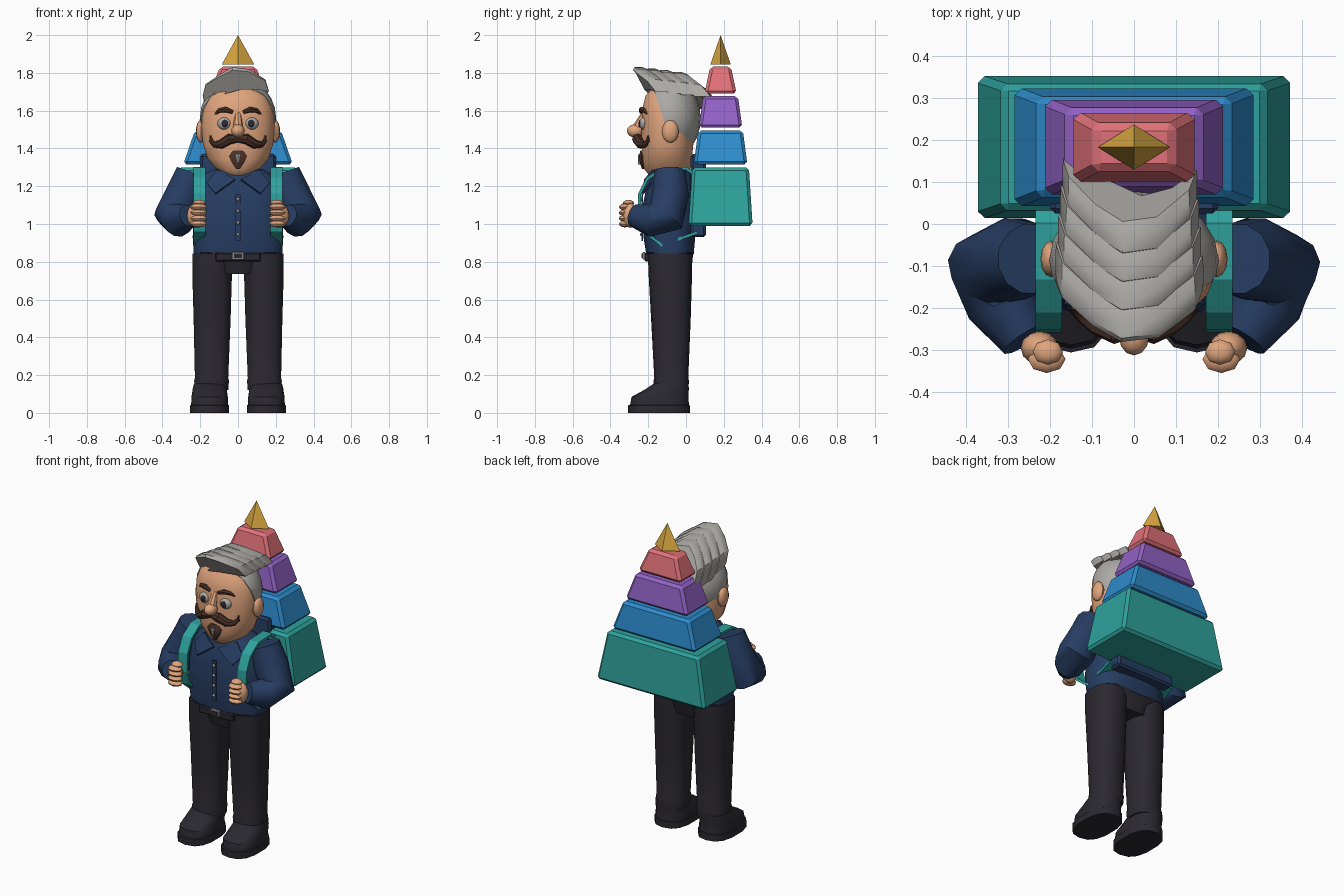
import bpy, bmesh, math
from mathutils import Vector, Matrix

COLORS = {
    "teal": (0.027, 0.36, 0.335), "blue": (0.026, 0.26, 0.60), "purple": (0.29, 0.122, 0.56),
    "coral": (0.75, 0.165, 0.188), "gold": (0.68, 0.38, 0.05), "navy": (0.02, 0.047, 0.125),
    "charcoal": (0.024, 0.022, 0.03), "skin": (0.75, 0.375, 0.205), "brown": (0.07, 0.032, 0.022),
    "grey": (0.41, 0.40, 0.375)}
MATS = {}
for k, c in COLORS.items():
    MATS[k] = bpy.data.materials.new(k)
    MATS[k].diffuse_color = (*c, 1)


def finish(name, bm, mat, smooth=True, bevel=0, thick=0):
    bmesh.ops.recalc_face_normals(bm, faces=bm.faces)
    me = bpy.data.meshes.new(name)
    bm.to_mesh(me)
    bm.free()
    me.materials.append(MATS[mat])
    if smooth:
        me.shade_smooth()
        me.set_sharp_from_angle(angle=math.radians(38))
    ob = bpy.data.objects.new(name, me)
    bpy.context.collection.objects.link(ob)
    if thick:
        m = ob.modifiers.new("thickness", 'SOLIDIFY')
        m.thickness, m.offset = thick, 0
    if bevel:
        m = ob.modifiers.new("bevel", 'BEVEL')
        m.width, m.segments = bevel, 1
    return ob


def ring(cx, cy, z, rx, ry, n=16, p=2.0):
    out = []
    for i in range(n):
        a = 2 * math.pi * (i + 0.5) / n
        c, s = math.cos(a), math.sin(a)
        out.append(Vector((cx + rx * math.copysign(abs(c) ** (2 / p), c),
                           cy + ry * math.copysign(abs(s) ** (2 / p), s), z)))
    return out


def loft(name, rings, mat, **kw):
    bm = bmesh.new()
    vs = [[bm.verts.new(v) for v in r] for r in rings]
    n = len(vs[0])
    for a, b in zip(vs, vs[1:]):
        for i in range(n):
            bm.faces.new((a[i], a[(i + 1) % n], b[(i + 1) % n], b[i]))
    bm.faces.new(vs[0])
    bm.faces.new(vs[-1])
    return finish(name, bm, mat, **kw)


def tube(name, pts, mat, n=8):
    # pts: x, y, z, radius
    ps = [Vector(p[:3]) for p in pts]
    rings, prev, u = [], None, None
    for i, p in enumerate(ps):
        t = (ps[min(i + 1, len(ps) - 1)] - ps[max(i - 1, 0)]).normalized()
        u = t.orthogonal().normalized() if prev is None else prev.rotation_difference(t) @ u
        prev, w, r = t, t.cross(u), pts[i][3]
        rings.append([p + r * (math.cos(2 * math.pi * k / n) * u + math.sin(2 * math.pi * k / n) * w)
                      for k in range(n)])
    return loft(name, rings, mat)


def ball(name, loc, r, mat, seg=12, rows=8):
    bm = bmesh.new()
    bmesh.ops.create_uvsphere(bm, u_segments=seg, v_segments=rows, radius=1,
                              matrix=Matrix.Translation(loc) @ Matrix.Diagonal((*r, 1)))
    return finish(name, bm, mat)


def box(name, loc, size, mat, bevel=0):
    bm = bmesh.new()
    bmesh.ops.create_cube(bm, size=1, matrix=Matrix.Translation(loc) @ Matrix.Diagonal((*size, 1)))
    return finish(name, bm, mat, smooth=False, bevel=bevel)


# Stacked pyramid backpack: z0, z1, bottom half x/y, top half x/y
PY = 0.183
for mat, z0, z1, bx, by, tx, ty in (
        ("teal", 0.99, 1.30, 0.375, 0.17, 0.315, 0.15), ("blue", 1.315, 1.495, 0.29, 0.142, 0.228, 0.118),
        ("purple", 1.51, 1.677, 0.217, 0.115, 0.16, 0.092), ("coral", 1.69, 1.833, 0.15, 0.085, 0.095, 0.055)):
    loft("pack_tier_" + mat, [[Vector((sx * x, PY + sy * y, z)) for sx, sy in
                               ((-1, -1), (1, -1), (1, 1), (-1, 1))]
                              for z, x, y in ((z0, bx, by), (z1, tx, ty))], mat, smooth=False, bevel=0.016)
bm = bmesh.new()
bmesh.ops.create_cone(bm, cap_ends=True, segments=4, radius1=1, radius2=0, depth=0.155,
                      matrix=Matrix.Translation((0, PY, 1.9225)) @ Matrix.Diagonal((0.086, 0.054, 1, 1)))
finish("pack_tip", bm, "gold", smooth=False)
box("back_pad", (0, 0.065, 1.15), (0.4, 0.08, 0.44), "navy", 0.012)

# Torso and pelvis
loft("torso", [ring(0, cy, z, rx, ry, 20, 2.7) for z, cy, rx, ry in (
    (0.84, -0.085, 0.236, 0.127), (0.93, -0.088, 0.242, 0.138), (1.1, -0.085, 0.238, 0.145),
    (1.2, -0.08, 0.225, 0.13), (1.26, -0.08, 0.19, 0.115), (1.29, -0.085, 0.13, 0.1))], "navy")
loft("pelvis", [ring(0, -0.085, z, rx, ry, 16, 3.5) for z, rx, ry in (
    (0.735, 0.095, 0.1), (0.8, 0.11, 0.118), (0.85, 0.225, 0.127))], "charcoal")
box("belt_front", (0, -0.205, 0.825), (0.24, 0.03, 0.045), "charcoal", 0.006)
box("buckle", (0, -0.223, 0.832), (0.062, 0.016, 0.04), "grey", 0.004)
box("buckle_centre", (0, -0.232, 0.832), (0.04, 0.006, 0.022), "charcoal")

# Shirt front
box("placket", (0, -0.232, 1.035), (0.026, 0.008, 0.25), "navy")
for i in range(4):
    ball("button", (0, -0.238, 0.945 + i * 0.062), (0.009, 0.006, 0.009), "grey", 8, 6)

# Head
loft("head", [ring(0, cy, z, rx, ry, 20, 2.2) for z, cy, rx, ry in (
    (1.235, -0.09, 0.06, 0.07), (1.255, -0.095, 0.085, 0.1), (1.29, -0.1, 0.115, 0.122),
    (1.345, -0.1, 0.162, 0.133), (1.42, -0.098, 0.188, 0.138), (1.52, -0.098, 0.195, 0.14),
    (1.61, -0.098, 0.188, 0.135), (1.68, -0.095, 0.16, 0.12), (1.73, -0.09, 0.1, 0.08))], "skin")
ball("nose_tip", (0, -0.268, 1.493), (0.036, 0.045, 0.035), "skin")
tube("nose_bridge", [(0, -0.22, 1.585, 0.016), (0, -0.24, 1.545, 0.022), (0, -0.262, 1.5, 0.028)], "skin")

# Goatee with a pale streak
loft("goatee", [ring(0, cy, z, rx, ry, 8, 2.2) for z, cy, rx, ry in (
    (1.29, -0.222, 0.01, 0.012), (1.325, -0.224, 0.036, 0.022), (1.36, -0.226, 0.052, 0.025),
    (1.388, -0.225, 0.03, 0.018))], "brown")
loft("goatee_streak", [ring(0, -0.248, z, rx, 0.007, 6) for z, rx in ((1.315, 0.002), (1.368, 0.013))], "grey")

# Hair cap, trimmed along the hairline
bm = bmesh.new()
bmesh.ops.create_uvsphere(bm, u_segments=20, v_segments=12, radius=1,
                          matrix=Matrix.Translation((0, -0.087, 1.56)) @ Matrix.Diagonal((0.202, 0.165, 0.215, 1)))
for co, no in (((0, -0.16, 1.68), (0, -0.14, -0.045)), ((0, -0.115, 1.535), (0, -0.12, -0.175))):
    bmesh.ops.bisect_plane(bm, geom=bm.verts[:] + bm.edges[:] + bm.faces[:], plane_co=co,
                           plane_no=Vector(no).normalized(), clear_outer=True)
    bmesh.ops.holes_fill(bm, edges=[e for e in bm.edges if e.is_boundary])
finish("hair_cap", bm, "grey")

# Swept quiff: four leaning locks from one outline
OUTLINE = [(-0.175, 1.625), (-0.187, 1.68), (-0.172, 1.74), (-0.1, 1.79), (-0.03, 1.83), (0.06, 1.82),
           (0.145, 1.765), (0.165, 1.7), (0.1, 1.715), (0.02, 1.715), (-0.06, 1.69), (-0.12, 1.64)]
for k in range(4):
    s = 1 - 0.03 * k
    rings = []
    for off, g in ((0, 0.88), (0.018, 1.0), (0.06, 1.0), (0.085, 0.9)):
        ry = []
        for x, z in OUTLINE:
            zz = 1.7 + (z - 1.7) * g - 0.008 * k
            ry.append(Vector((x * s * (0.94 + 0.06 * g),
                              -0.214 + 0.063 * k + off - (zz - 1.7) * 0.6 + 2.0 * x * x, zz)))
        rings.append(ry)
    loft("quiff_lock", rings, "grey")

# Paired parts
for s, side in ((-1, "left"), (1, "right")):
    # Legs and shoes
    loft("trouser_" + side, [ring(s * cx, cy, z, rx, ry, 14, 2.5) for z, cx, cy, rx, ry in (
        (0.12, 0.14, -0.078, 0.09, 0.09), (0.17, 0.14, -0.078, 0.094, 0.094), (0.185, 0.14, -0.078, 0.09, 0.09),
        (0.5, 0.137, -0.08, 0.1, 0.105), (0.73, 0.137, -0.083, 0.107, 0.115),
        (0.845, 0.13, -0.084, 0.112, 0.118))], "charcoal")
    loft("shoe_" + side, [ring(s * 0.15, cy, z, rx, ry, 14, 2.6) for z, cy, rx, ry in (
        (0, -0.143, 0.105, 0.163), (0.04, -0.143, 0.105, 0.163), (0.043, -0.14, 0.1, 0.156),
        (0.085, -0.138, 0.098, 0.15), (0.125, -0.1, 0.092, 0.115), (0.155, -0.078, 0.085, 0.092))], "charcoal")
    # Arm and fist
    tube("sleeve_" + side, [(s * x, y, z, r) for x, y, z, r in (
        (0.245, -0.083, 1.275, 0.085), (0.285, -0.083, 1.16, 0.1), (0.34, -0.105, 1.04, 0.105),
        (0.315, -0.19, 1.02, 0.088), (0.26, -0.275, 1.045, 0.06))], "navy", 12)
    ball("palm_" + side, (s * 0.225, -0.295, 1.045), (0.045, 0.04, 0.065), "skin")
    for i in range(4):
        ball("finger_" + side, (s * 0.208, -0.322, 1.0 + i * 0.03), (0.045, 0.033, 0.018), "skin", 8, 6)
    ball("thumb_" + side, (s * 0.205, -0.305, 1.11), (0.036, 0.03, 0.018), "skin", 8, 6)
    # Shoulder strap
    path = [(0.05, 1.26), (0.0, 1.295), (-0.13, 1.29), (-0.205, 1.24), (-0.245, 1.16), (-0.25, 1.05),
            (-0.225, 0.965), (-0.13, 0.888), (0.06, 0.955)]
    bm = bmesh.new()
    vs = [[bm.verts.new((s * x, y, z)) for x in (0.172, 0.235)] for y, z in path]
    for a, b in zip(vs, vs[1:]):
        bm.faces.new((a[0], a[1], b[1], b[0]))
    finish("strap_" + side, bm, "teal", smooth=False, thick=0.016)
    # Collar flap
    bm = bmesh.new()
    bm.faces.new([bm.verts.new((s * x, y, z)) for x, y, z in (
        (0.015, -0.215, 1.235), (0.12, -0.23, 1.16), (0.165, -0.185, 1.215), (0.11, -0.17, 1.285))])
    finish("collar_" + side, bm, "navy", smooth=False, thick=0.014)
    # Face
    ball("ear_" + side, (s * 0.197, -0.083, 1.49), (0.026, 0.044, 0.06), "skin")
    ball("eye_" + side, (s * 0.072, -0.222, 1.532), (0.037, 0.026, 0.033), "grey")
    ball("pupil_" + side, (s * 0.07, -0.243, 1.532), (0.019, 0.008, 0.02), "charcoal", 10, 6)
    tube("brow_" + side, [(s * x, y, z, r) for x, y, z, r in (
        (0.028, -0.238, 1.592, 0.01), (0.065, -0.235, 1.606, 0.015), (0.098, -0.218, 1.6, 0.013),
        (0.122, -0.2, 1.58, 0.006))], "brown", 6)
    tube("moustache_" + side, [(s * x, y, z, r) for x, y, z, r in (
        (0, -0.25, 1.452, 0.02), (0.045, -0.258, 1.45, 0.028), (0.09, -0.24, 1.422, 0.024),
        (0.125, -0.218, 1.42, 0.016), (0.143, -0.203, 1.44, 0.011), (0.146, -0.2, 1.468, 0.004))], "brown")
